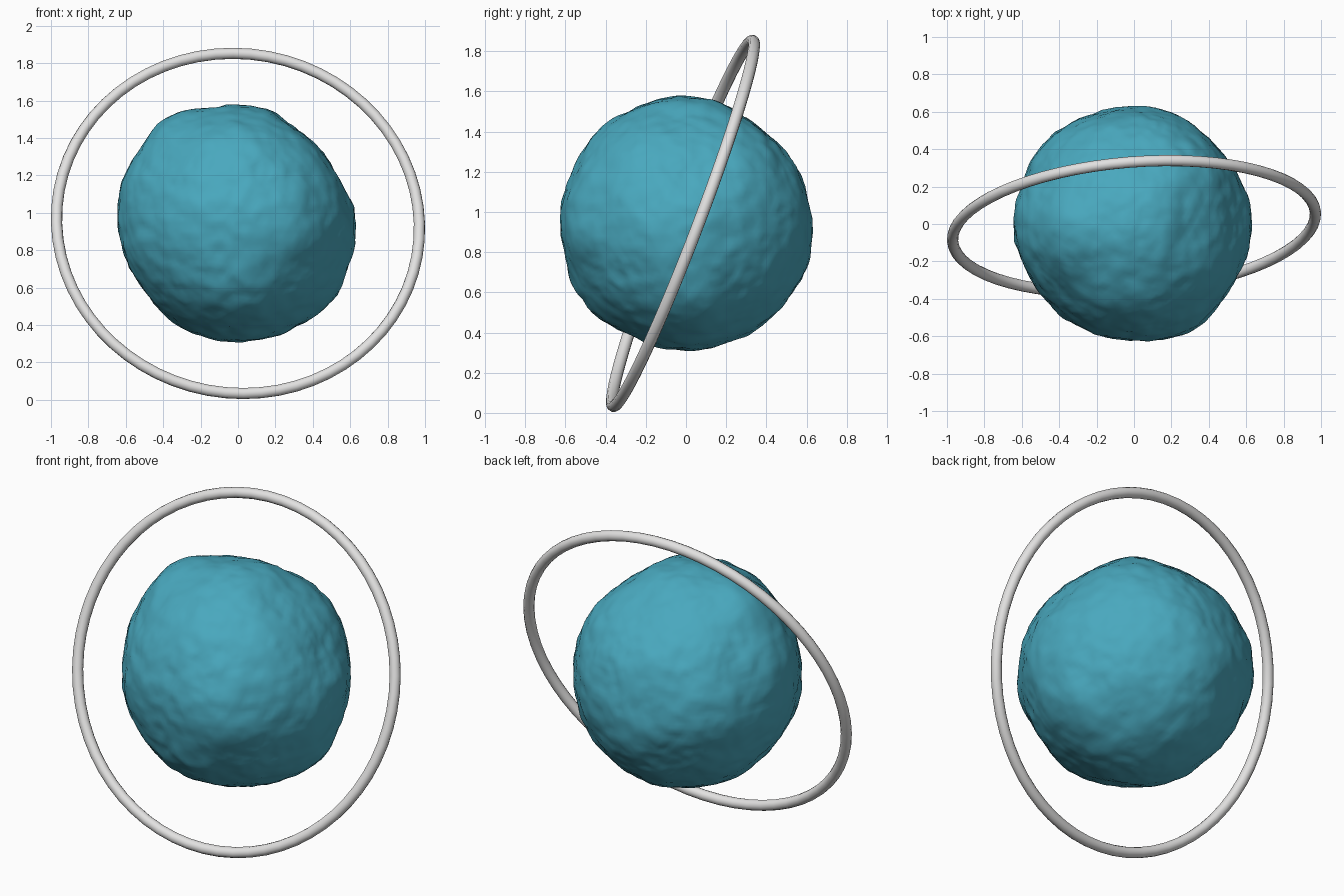
import bpy, bmesh
from mathutils import Vector, noise

if "Cube" in bpy.data.objects:
    bpy.data.objects.remove(bpy.data.objects["Cube"])


def material(name, rgb):
    m = bpy.data.materials.new(name)
    m.diffuse_color = (*rgb, 1)
    m.use_nodes = True
    m.node_tree.nodes["Principled BSDF"].inputs["Base Color"].default_value = m.diffuse_color
    return m


teal = material("teal rock", (0.066, 0.392, 0.515))
grey = material("light grey", (0.76, 0.755, 0.75))

# Rocky planet: sphere pushed in and out by broad lumps and fine noise
CENTRE = Vector((-0.005, 0, 0.945))
BASE = 0.622
# lumps: points on the surface relative to the centre
LUMPS = [Vector(p) for p in (
    (-.42, -.05, .55), (.50, .02, .295), (.505, 0, -.44), (-.62, 0, .235),
    (-.50, 0, -.354), (-.2, 0, -.605), (.636, 0, -.09), (.34, 0, .48),
    (.30, -.59, 0), (.18, .61, 0), (-.476, .44, 0), (-.42, -.454, 0),
    (0, .62, -.17), (0, -.51, -.41), (0, -.43, .47), (0, .37, .465),
    (0, .42, -.49), (.1, 0, .63), (-.64, 0, 0), (0, -.622, 0),
    (.02, 0, -.64), (.28, 0, -.575), (0, .61, .08), (.43, .43, 0))]


def surface_radius(d):
    total, weight = 0.5 * BASE, 0.5
    for p in LUMPS:
        w = 2.718 ** (-((d - p.normalized()).length / 0.24) ** 2)
        total += w * p.length
        weight += w
    r = BASE + (total / weight - BASE) * 1.15
    r += 0.008 * noise.noise(d * 4 + Vector((3, 1, 7)))
    r += 0.007 * noise.noise(d * 8)
    r += 0.004 * noise.noise(d * 17)
    return r


bm = bmesh.new()
bmesh.ops.create_icosphere(bm, subdivisions=6, radius=1)
for v in bm.verts:
    d = v.co.normalized()
    v.co = d * surface_radius(d)
for f in bm.faces:
    f.smooth = True
mesh = bpy.data.meshes.new("planet")
bm.to_mesh(mesh)
bm.free()
planet = bpy.data.objects.new("planet", mesh)
planet.location = CENTRE
mesh.materials.append(teal)
bpy.context.collection.objects.link(planet)

# Tilted orbit ring
normal = Vector((0.075, -0.932, 0.356)).normalized()
bpy.ops.mesh.primitive_torus_add(
    major_radius=0.973, minor_radius=0.03, major_segments=64, minor_segments=12,
    location=(0, -0.015, 0.943), rotation=normal.to_track_quat('Z', 'Y').to_euler())
ring = bpy.context.object
ring.name = "orbit_ring"
ring.data.materials.append(grey)
bpy.ops.object.shade_smooth()
